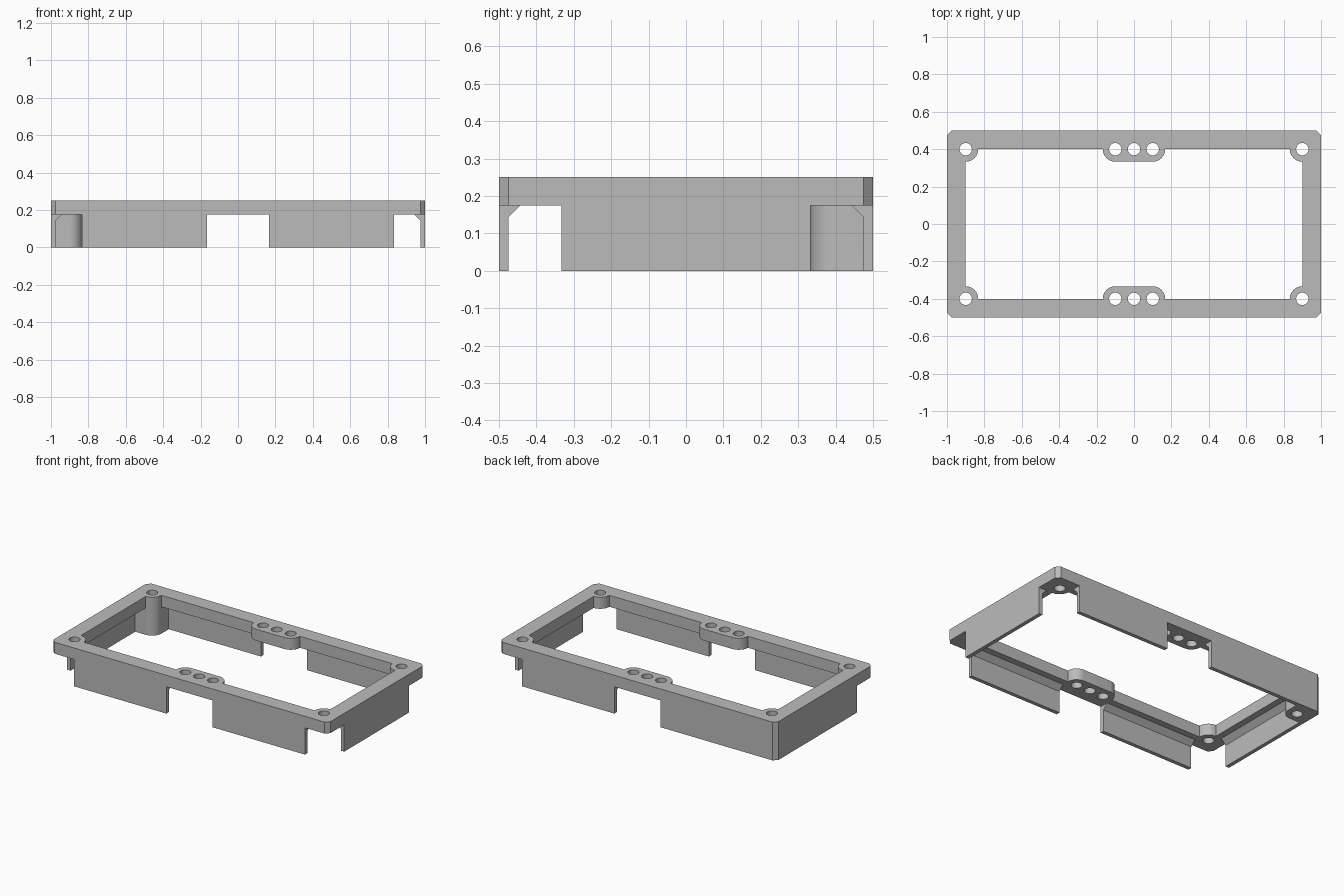
import bpy
import bmesh
from math import cos, sin, pi, radians
from mathutils import Vector

cube = bpy.data.objects.get("Cube")
if cube:
    bpy.data.objects.remove(cube, do_unlink=True)

# Main dimensions
HX, HY, TOP, RIM = 1.0, 0.5, 0.25, 0.175
CUT, RIM_W, WALL, BRACE = 0.025, 0.1, 0.025, 0.033
HOLE, BOSS = 0.033, 0.067
BX, BY = HX - RIM_W, HY - RIM_W      # inner edge and corner hole centres
MID = 0.1                            # spacing of the middle holes

grey = bpy.data.materials.new("plain_grey")
grey.use_nodes = True
colour = (0.5, 0.5, 0.5, 1)
grey.diffuse_color = colour
grey.node_tree.nodes["Principled BSDF"].inputs["Base Color"].default_value = colour


def arc(cx, cy, r, start, end, steps):
    angles = [radians(start + (end - start) * i / steps) for i in range(steps + 1)]
    return [(cx + r * cos(a), cy + r * sin(a)) for a in angles]


def hole(cx, cy):
    return arc(cx, cy, HOLE, 0, 360, 32)[:-1]


def mirrored(quarter):
    """Complete a closed outline from its +x +y quarter."""
    loop = []
    for sx, sy in ((1, 1), (-1, 1), (-1, -1), (1, -1)):
        pts = [(x * sx, y * sy) for x, y in quarter]
        loop += pts if sx == sy else pts[::-1]
    return loop


def prism(name, loops, push):
    """Fill flat loops (later ones are holes) and extrude them."""
    bm = bmesh.new()
    edges = []
    for loop in loops:
        vs = [bm.verts.new(p) for p in loop]
        edges += [bm.edges.new((vs[i - 1], vs[i])) for i in range(len(vs))]
    bmesh.ops.triangle_fill(bm, use_beauty=True, edges=edges)
    out = bmesh.ops.extrude_face_region(bm, geom=bm.faces[:])["geom"]
    bmesh.ops.translate(bm, vec=Vector(push),
                        verts=[g for g in out if isinstance(g, bmesh.types.BMVert)])
    bmesh.ops.recalc_face_normals(bm, faces=bm.faces[:])
    mesh = bpy.data.meshes.new(name)
    bm.to_mesh(mesh)
    bm.free()
    mesh.materials.append(grey)
    obj = bpy.data.objects.new(name, mesh)
    bpy.context.collection.objects.link(obj)
    return obj


def at_height(loops, z):
    return [[(x, y, z) for x, y in loop] for loop in loops]


def wall(name, start, end, inward):
    """Thin skirt wall with a sloped brace under the rim."""
    section = [(0, 0), (WALL, 0), (WALL, RIM - BRACE), (WALL + BRACE, RIM), (0, RIM)]
    a, b, n = Vector(start), Vector(end), Vector(inward)
    pts = [(a.x + n.x * d, a.y + n.y * d, z) for d, z in section]
    return prism(name, [pts], (b.x - a.x, b.y - a.y, 0))


# Top rim with corner bosses, middle bosses and screw holes
outer = mirrored([(HX, HY - CUT), (HX - CUT, HY)])
inner = mirrored(arc(BX, BY, BOSS, 270, 180, 10) + arc(MID, BY, BOSS, 0, -90, 10))
holes = [hole(x, y) for x in (-BX, -MID, 0, MID, BX) for y in (-BY, BY)]
frame = prism("frame", at_height([outer, inner] + holes, RIM), (0, 0, TOP - RIM))

# Skirt walls, leaving notches at the corners and the middle
parts = []
gap, end_x, end_y = MID + BOSS, BX - BOSS, BY - BOSS
for sy, side in ((-1, "front"), (1, "back")):
    for sx, hand in ((-1, "right"), (1, "left")):
        parts.append(wall(f"{side}_{hand}_wall", (sx * gap, sy * HY),
                          (sx * end_x, sy * HY), (0, -sy)))
for sx, hand in ((-1, "right"), (1, "left")):
    parts.append(wall(f"{hand}_wall", (sx * HX, -end_y), (sx * HX, end_y), (-sx, 0)))

# Solid corner post at the back right
post = [(-HX, end_y)] + arc(-BX, BY, BOSS, -90, 0, 10)
post += [(-end_x, HY), (CUT - HX, HY), (-HX, HY - CUT)]
parts.append(prism("corner_post", at_height([post, hole(-BX, BY)], 0), (0, 0, RIM)))

# Fuse everything into one body
bpy.context.view_layer.objects.active = frame
for part in parts:
    mod = frame.modifiers.new(part.name, "BOOLEAN")
    mod.operation = "UNION"
    mod.solver = "EXACT"
    mod.object = part
    bpy.ops.object.modifier_apply(modifier=mod.name)
    bpy.data.objects.remove(part, do_unlink=True)

bpy.ops.object.select_all(action="DESELECT")
frame.select_set(True)
bpy.ops.object.shade_smooth_by_angle(angle=radians(30))
